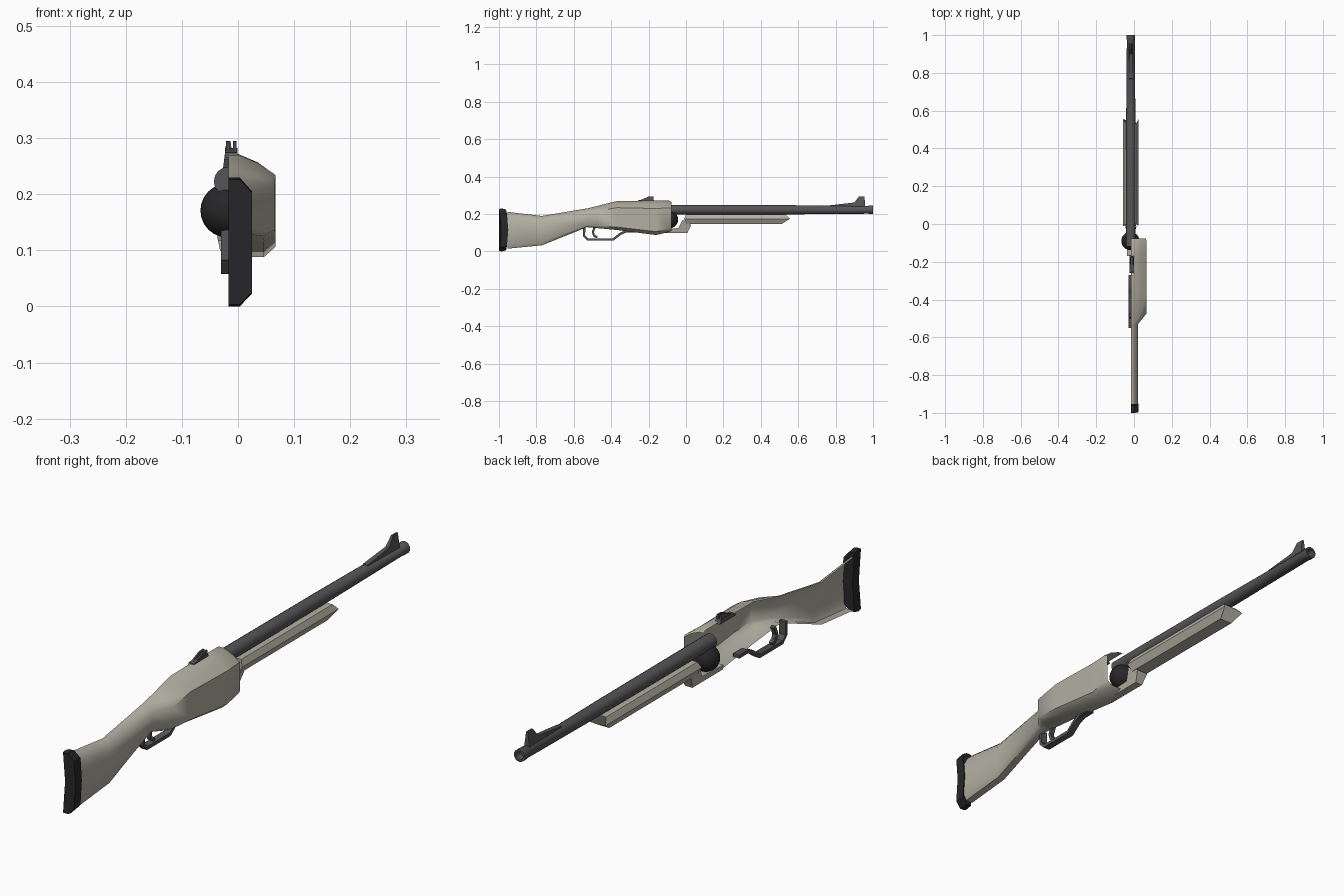
import bpy, bmesh, math

if "Cube" in bpy.data.objects:
    bpy.data.objects.remove(bpy.data.objects["Cube"])

C = -0.017  # centre plane of the rifle


def material(name, col):
    m = bpy.data.materials.new(name)
    m.diffuse_color = (*col, 1)
    m.use_nodes = True
    m.node_tree.nodes["Principled BSDF"].inputs["Base Color"].default_value = m.diffuse_color
    return m


WOOD = material("pale_wood", (0.45, 0.43, 0.36))
STEEL = material("dark_steel", (0.09, 0.09, 0.095))
BLACK = material("black_rubber", (0.02, 0.02, 0.022))


def finish(bm, name, mat, angle=40):
    bmesh.ops.recalc_face_normals(bm, faces=bm.faces)
    me = bpy.data.meshes.new(name)
    bm.to_mesh(me)
    bm.free()
    me.materials.append(mat)
    ob = bpy.data.objects.new(name, me)
    bpy.context.collection.objects.link(ob)
    bpy.ops.object.select_all(action='DESELECT')
    ob.select_set(True)
    bpy.context.view_layer.objects.active = ob
    bpy.ops.object.shade_smooth_by_angle(angle=math.radians(angle))
    return ob


def loft(name, rings, mat, closed=True, caps=True, angle=40):
    """Skin a list of equal-length point rings."""
    bm = bmesh.new()
    vs = [[bm.verts.new(p) for p in r] for r in rings]
    n = len(rings[0])
    for a, b in zip(vs, vs[1:]):
        for i in range(n if closed else n - 1):
            j = (i + 1) % n
            bm.faces.new((a[i], a[j], b[j], b[i]))
    if caps:
        bm.faces.new(vs[0])
        bm.faces.new(vs[-1])
    return finish(bm, name, mat, angle)


def plate(name, yz, half, mat, cx=C, taper=None):
    """Extrude a side profile across x; taper(z) scales the width."""
    t = taper or (lambda z: 1)
    return loft(name, [[(cx + s * half * t(z), y, z) for y, z in yz]
                       for s in (-1, 1)], mat, angle=30)


def ribbon(name, path, thick, half, mat):
    """Flat strip of constant thickness following a side-view path."""
    rings = []
    for i, (y, z) in enumerate(path):
        a, b = path[max(i - 1, 0)], path[min(i + 1, len(path) - 1)]
        d = math.hypot(b[0] - a[0], b[1] - a[1])
        ny, nz = -(b[1] - a[1]) / d * thick / 2, (b[0] - a[0]) / d * thick / 2
        rings.append([(C + sx * half, y + s * ny, z + s * nz)
                      for sx, s in ((-1, -1), (1, -1), (1, 1), (-1, 1))])
    return loft(name, rings, mat)


# Stock and receiver: one open half shell, right-hand side only
def half_section(y, zb, zt, w):
    h = zt - zb
    return [(C, y, zt), (C + .2 * w, y, zt), (C + .62 * w, y, zt - .09 * h),
            (C + w, y, zt - .23 * h), (C + w, y, zb + .1 * h),
            (C + .75 * w, y, zb), (C, y, zb)]


stations = [(-.955, .015, .212, .038), (-.77, .033, .19, .038),
            (-.53, .13, .23, .038), (-.475, .125, .243, .082),
            (-.37, .115, .27, .084), (-.16, .088, .272, .084),
            (-.09, .105, .272, .084), (-.078, .11, .265, .08)]
loft("stock_shell", [half_section(*s) for s in stations], WOOD,
     closed=False, caps=False, angle=50)

# Butt pad with a hollowed rear face
pad = [(C, .23), (.003, .23), (.025, .205), (.025, .115),
       (.025, .023), (.003, 0), (C, 0), (C, .115)]
loft("butt_pad", [[(x, y + .012 * (1 - ((z - .115) / .115) ** 2),
                    .115 + (z - .115) * k) for x, z in pad]
                  for y, k in ((-1, .97), (-.985, 1), (-.962, .95))],
     BLACK, angle=35)

# Barrel, turned with a muzzle ring and a short bore
N = 16
prof = [(-.12, .026), (.5, .025), (.975, .021), (.978, .0225),
        (1, .0225), (1, .015), (.93, .015)]
loft("barrel", [[(C + r * math.cos(2 * math.pi * i / N), y,
                  .223 + r * math.sin(2 * math.pi * i / N)) for i in range(N)]
                for y, r in prof], STEEL)

# Dark ball in the mouth of the receiver
bm = bmesh.new()
bmesh.ops.create_uvsphere(bm, u_segments=24, v_segments=12, radius=.048)
bmesh.ops.translate(bm, verts=bm.verts, vec=(-.019, -.09, .171))
finish(bm, "chamber_ball", BLACK, 60)

# Forend: hexagonal bar with a pointed nose
hexa = [(-.03, .197, 0, .535), (-.041, .175, -.01, .555), (-.026, .146, .0, .51),
        (.026, .146, .0, .51), (.041, .175, -.01, .555), (.03, .197, 0, .535)]
loft("forend", [[(C + x, h[k], z) for h in hexa for x, z in [h[:2]]]
                for k in (2, 3)], WOOD, angle=20)

# Bracket under the receiver mouth
plate("forend_bracket", [(-.17, .1), (.008, .1), (.028, .142), (-.018, .17),
                         (-.04, .125), (-.17, .118)], .03, WOOD,
      taper=lambda z: .5 + (z - .1) * 7)

# Trigger guard and trigger
ribbon("trigger_guard", [(-.545, .135), (-.545, .085), (-.525, .064),
                         (-.39, .064), (-.35, .095), (-.32, .108), (-.27, .108)],
       .013, .013, STEEL)
ribbon("trigger", [(-.485, .135), (-.498, .105), (-.492, .085), (-.475, .075)],
       .012, .008, STEEL)

# Front sight: ramp flaring towards the barrel
plate("front_sight", [(.76, .235), (.77, .247), (.9, .262), (.925, .295),
                      (.955, .295), (.957, .235)], .011, STEEL,
      taper=lambda z: 1 - (z - .235) * 11)

# Rear sight: base with two prongs
plate("rear_sight_base", [(-.26, .265), (-.255, .274), (-.2, .282),
                          (-.175, .28), (-.165, .265)], .011, STEEL, cx=-.012)
for i, s in enumerate((-1, 1)):
    plate(f"rear_sight_prong_{i}", [(-.25, .272), (-.2, .294), (-.175, .295),
                                    (-.172, .272)], .003, STEEL, cx=-.012 + s * .0065)
